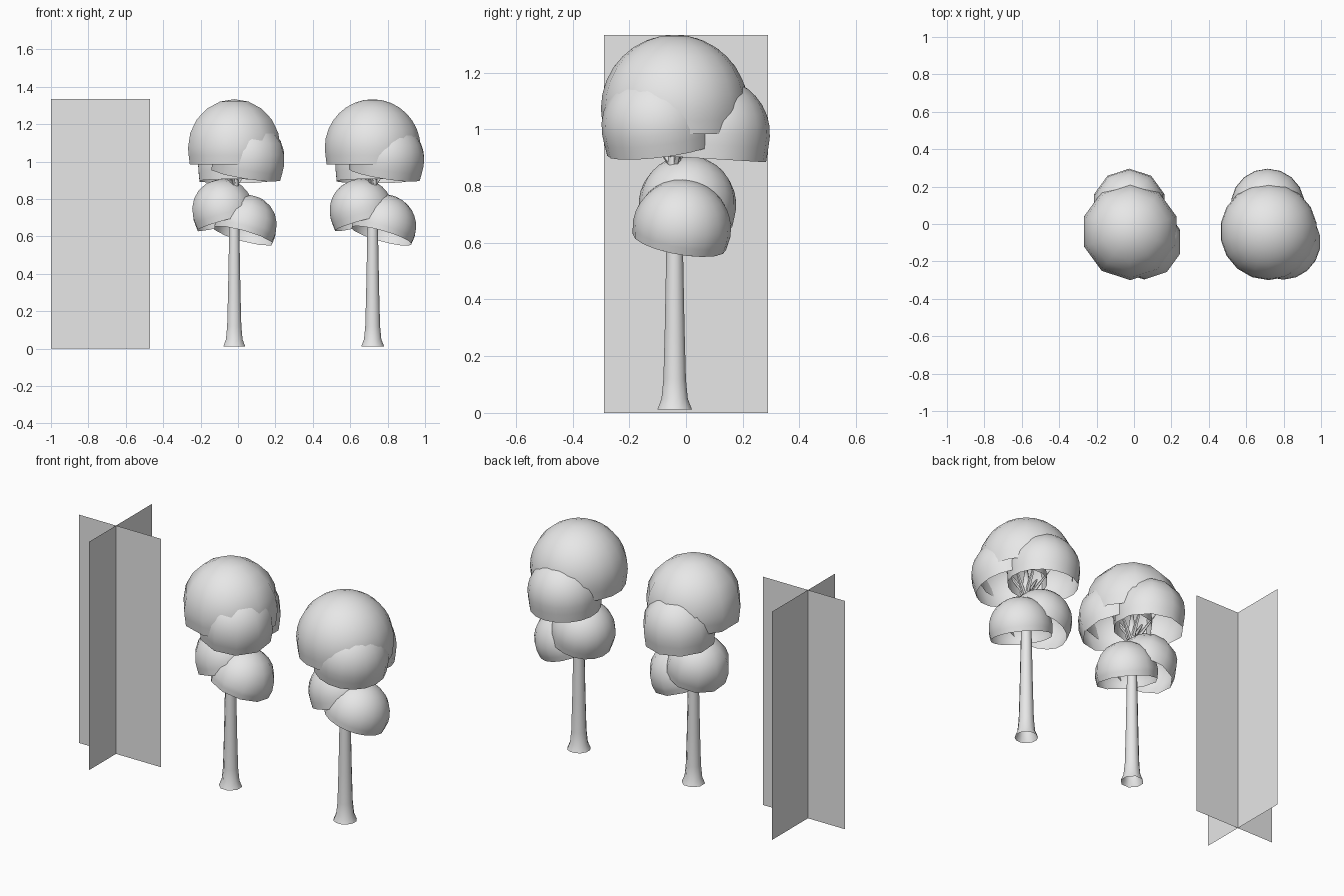
import bpy
import bmesh
from math import sin, cos, pi, radians
from mathutils import Matrix, Vector

cube = bpy.data.objects.get("Cube")
if cube:
    bpy.data.objects.remove(cube)

grey = bpy.data.materials.new("plain grey")
grey.use_nodes = True
tone = (0.8, 0.8, 0.8, 1)
grey.diffuse_color = tone
grey.node_tree.nodes["Principled BSDF"].inputs["Base Color"].default_value = tone


def finish(name, bm, smooth=True):
    mesh = bpy.data.meshes.new(name)
    bm.to_mesh(mesh)
    bm.free()
    mesh.materials.append(grey)
    obj = bpy.data.objects.new(name, mesh)
    bpy.context.collection.objects.link(obj)
    if smooth:
        bpy.ops.object.select_all(action="DESELECT")
        obj.select_set(True)
        bpy.context.view_layer.objects.active = obj
        bpy.ops.object.shade_smooth_by_angle(angle=radians(50))
    return obj


def aim(axis):
    """Rotation that tips the z axis onto the given direction."""
    return Vector((0, 0, 1)).rotation_difference(Vector(axis)).to_matrix().to_4x4()


def lathe(name, profile, sides, place, axis=(0, 0, 1)):
    """Spin (radius, height) points listed bottom to top, then place the part."""
    bm = bmesh.new()
    turn = Matrix.Rotation(pi / sides, 3, "Z")
    verts = [bm.verts.new(turn @ Vector((r, 0, z))) for r, z in profile]
    edges = [bm.edges.new(pair) for pair in zip(verts, verts[1:])]
    bmesh.ops.spin(bm, geom=verts + edges, axis=(0, 0, 1), cent=(0, 0, 0),
                   angle=2 * pi, steps=sides, use_duplicate=False)
    bmesh.ops.remove_doubles(bm, verts=bm.verts, dist=0.0005)
    bmesh.ops.recalc_face_normals(bm, faces=bm.faces)
    # Open shells must face away from their own axis
    if sum(f.normal.dot(f.calc_center_median()) for f in bm.faces) < 0:
        bmesh.ops.reverse_faces(bm, faces=bm.faces)
    bm.transform(Matrix.Translation(place) @ aim(axis))
    return finish(name, bm)


def dome(name, place, radius, skirt, axis, sides, rows):
    """Hollow leaf cap: a half sphere above a short tapering skirt."""
    profile = [(radius * 0.96, -skirt), (radius * 0.985, -skirt * 0.45)]
    for i in range(rows + 1):
        a = pi / 2 * i / rows
        profile.append((radius * cos(a), radius * sin(a)))
    lathe(name, profile, sides, place, axis)


# Leaf caps: name, centre from the trunk, radius, skirt depth, tilt axis
CAPS = [
    ("crown", (0, 0, 1.073), 0.26, 0.09, (0, 0, 1)),
    ("front_crown", (0.075, -0.055, 1.01), 0.203, 0.08, (0.16, -0.13, 1)),
    ("back_crown", (-0.005, 0.138, 0.985), 0.198, 0.09, (0, 0.06, 1)),
    ("upper_side_cap", (-0.06, 0.045, 0.735), 0.172, 0.065, (-0.27, 0.1, 1)),
    ("lower_side_cap", (0.06, 0.025, 0.65), 0.174, 0.05, (0.28, 0.18, 1)),
]
TRUNK = [(0.063, 0.012), (0.048, 0.05), (0.041, 0.12), (0.036, 0.3),
         (0.030, 0.6), (0.022, 0.95), (0, 1.1)]


def tree(label, x, sides, rows, trunk_sides):
    base = Vector((x, -0.04, 0))
    for name, offset, radius, skirt, axis in CAPS:
        dome(f"{label}_{name}", base + Vector(offset), radius, skirt, axis, sides, rows)
    lathe(f"{label}_trunk", TRUNK, trunk_sides, base)
    # Branches fan out inside the crown
    for i in range(6):
        a = 2 * pi * i / 6 + 0.3
        start = base + Vector((0, 0, 0.86 + 0.03 * (i % 2)))
        lathe(f"{label}_branch_{i + 1}", [(0.013, 0), (0.009, 0.12), (0, 0.24)],
              5, start, (0.7 * cos(a), 0.7 * sin(a), 1))


tree("simple_tree", -0.02, 10, 5, 8)
tree("detailed_tree", 0.72, 18, 8, 12)


# Two flat panels crossing on the trunk line
def panel(name, corner, side):
    bm = bmesh.new()
    a, b = Vector(corner), Vector(side)
    up = Vector((0, 0, 1.333))
    bm.faces.new([bm.verts.new(p) for p in (a, b, b + up, a + up)])
    finish(name, bm, smooth=False)


panel("wide_panel", (-1, -0.04, 0), (-0.47, -0.04, 0))
panel("deep_panel", (-0.76, -0.29, 0), (-0.76, 0.29, 0))
